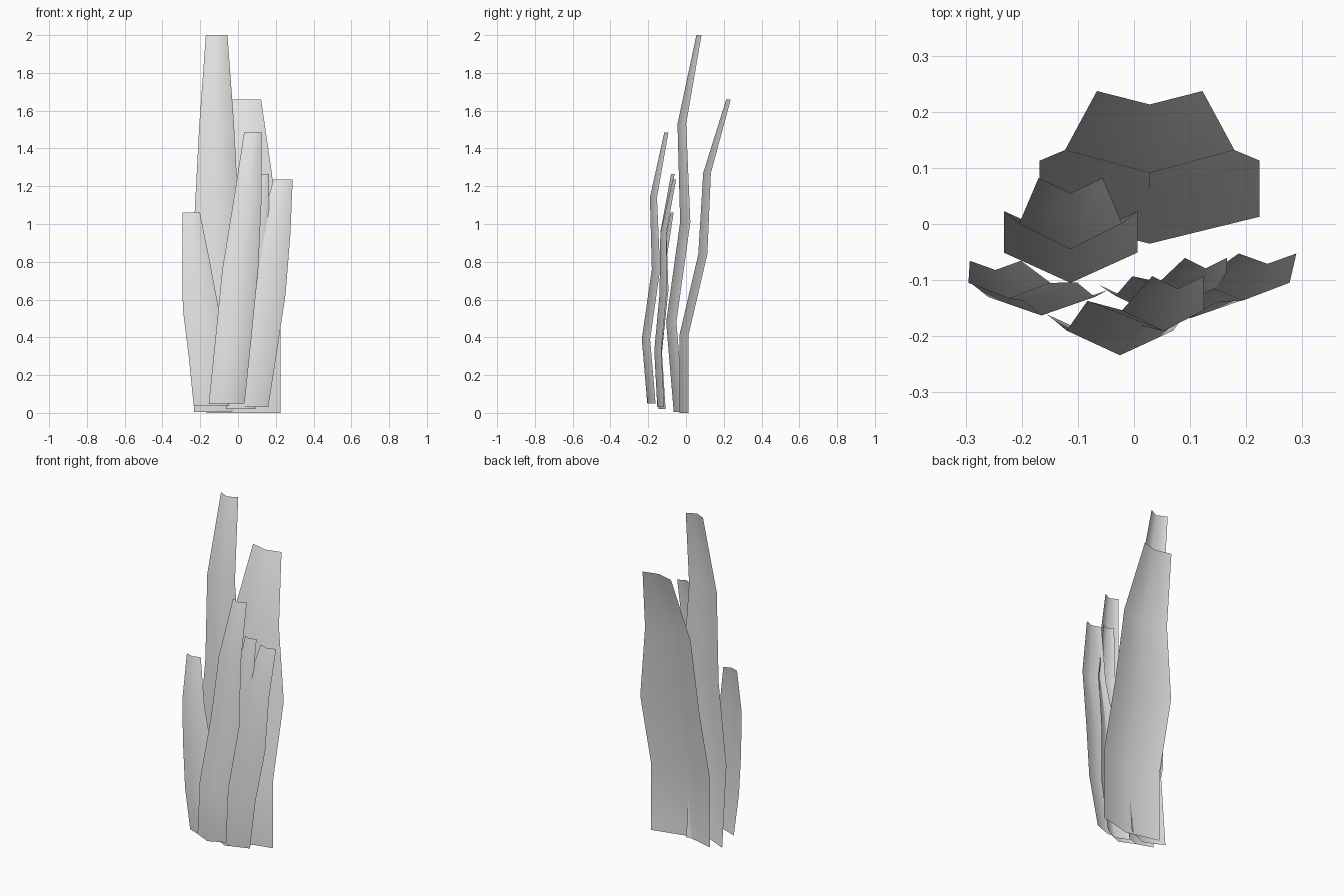
import bpy

cube = bpy.data.objects.get("Cube")
if cube:
    bpy.data.objects.remove(cube, do_unlink=True)

# Single plain grey
grey = bpy.data.materials.new("light_grey")
grey.use_nodes = True
grey.diffuse_color = (0.8, 0.8, 0.8, 1)
bsdf = next(n for n in grey.node_tree.nodes if n.type == 'BSDF_PRINCIPLED')
bsdf.inputs["Base Color"].default_value = (0.8, 0.8, 0.8, 1)

TAPER = (1, 1, 1, 0.77, 0.48)    # width along the blade, base to tip
FOLD = (1, 1, 1, 0.85, 0.5)      # depth of the crease along the blade


def blade(name, half_width, fold, crease):
    """Creased strip; crease lists the (x, y, z) of its middle line."""
    verts, faces = [], []
    for (x, y, z), taper, depth in zip(crease, TAPER, FOLD):
        w, d = half_width * taper, fold * depth
        verts += [(x - w, y + d, z), (x, y, z), (x + w, y + d, z)]
    for row in range(len(crease) - 1):
        for col in range(2):
            i = row * 3 + col
            faces.append((i, i + 1, i + 4, i + 3))
    mesh = bpy.data.meshes.new(name)
    mesh.from_pydata(verts, [], faces)
    mesh.materials.append(grey)
    mesh.polygons.foreach_set("use_smooth", [True] * len(mesh.polygons))
    mesh.update()
    obj = bpy.data.objects.new(name, mesh)
    bpy.context.collection.objects.link(obj)
    return obj


# Two large rear blades
blade("tall_blade", 0.119, 0.054, [
    (-0.113, -0.065, 0.005), (-0.113, -0.105, 0.48), (-0.113, -0.031, 1.01),
    (-0.113, -0.045, 1.53), (-0.113, 0.055, 2.0)])
blade("wide_back_blade", 0.196, 0.048, [
    (0.028, -0.035, 0.0), (0.028, -0.035, 0.41), (0.028, 0.065, 0.84),
    (0.028, 0.091, 1.27), (0.028, 0.213, 1.66)])

# Four smaller blades across the front
blade("front_blade", 0.095, 0.044, [
    (-0.06, -0.205, 0.05), (-0.025, -0.234, 0.39), (0.012, -0.181, 0.76),
    (0.052, -0.191, 1.14), (0.078, -0.115, 1.485)])
blade("left_outer_blade", 0.107, 0.037, [
    (0.053, -0.152, 0.03), (0.10, -0.168, 0.33), (0.145, -0.14, 0.63),
    (0.195, -0.136, 0.95), (0.238, -0.071, 1.235)])
blade("left_inner_blade", 0.078, 0.037, [
    (0.015, -0.145, 0.02), (0.045, -0.165, 0.33), (0.075, -0.13, 0.65),
    (0.105, -0.135, 0.96), (0.128, -0.079, 1.265)])
blade("right_outer_blade", 0.095, 0.033, [
    (-0.14, -0.150, 0.04), (-0.165, -0.163, 0.29), (-0.197, -0.137, 0.55),
    (-0.222, -0.133, 0.80), (-0.247, -0.082, 1.06)])
